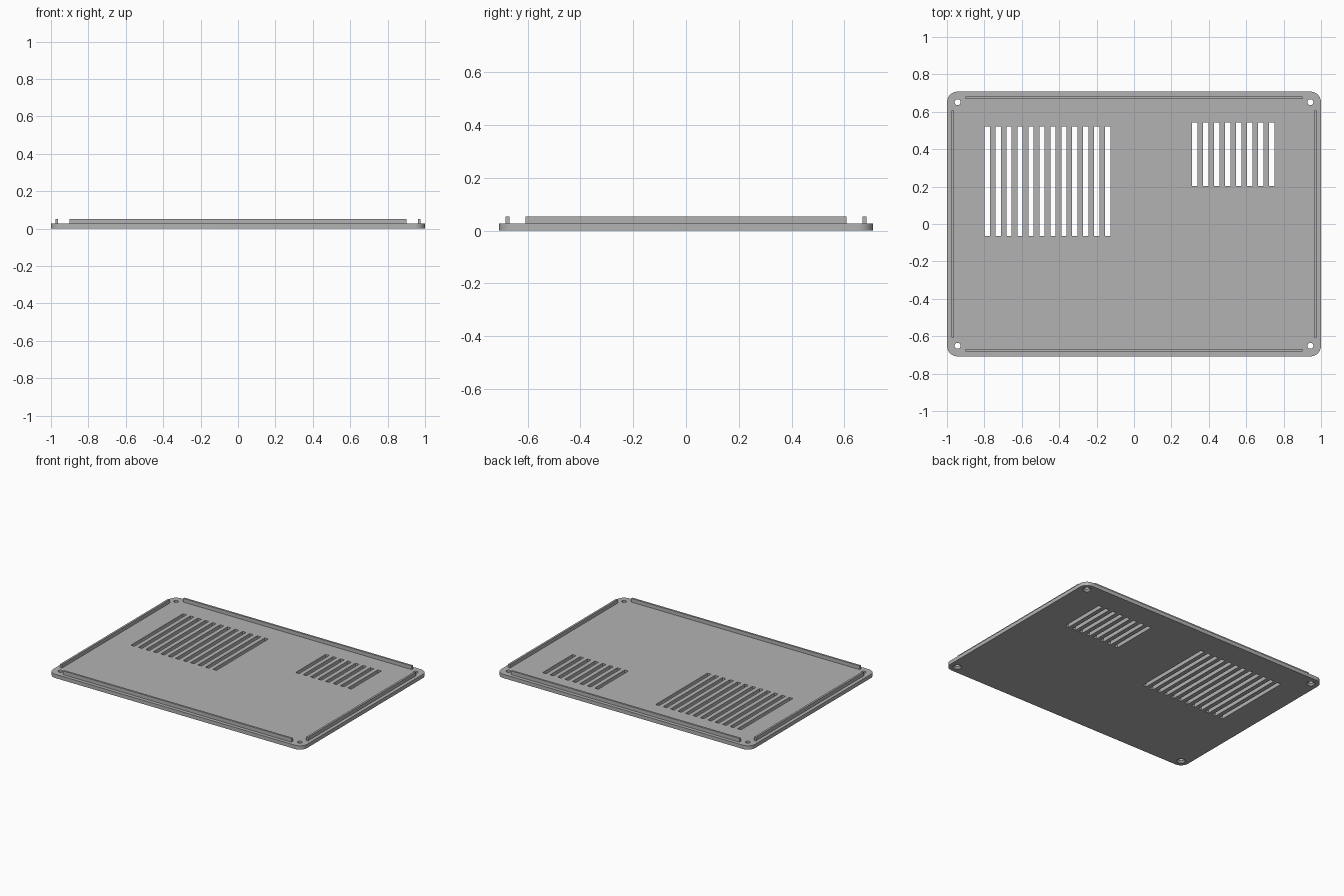
import bpy, bmesh, math
from mathutils import Matrix, Vector

cube = bpy.data.objects.get("Cube")
if cube:
    bpy.data.objects.remove(cube, do_unlink=True)

HALF_X, HALF_Y = 1.0, 0.708
THICK, TOP = 0.027, 0.053
CORNER = 0.057

grey = bpy.data.materials.new("light_grey")
grey.use_nodes = True
grey.diffuse_color = (0.45, 0.45, 0.45, 1)
grey.node_tree.nodes["Principled BSDF"].inputs["Base Color"].default_value = (0.45, 0.45, 0.45, 1)


def make_object(name, bm):
    bmesh.ops.recalc_face_normals(bm, faces=bm.faces)
    mesh = bpy.data.meshes.new(name)
    bm.to_mesh(mesh)
    bm.free()
    mesh.materials.append(grey)
    obj = bpy.data.objects.new(name, mesh)
    bpy.context.collection.objects.link(obj)
    return obj


def add_box(bm, x0, x1, y0, y1, z0, z1):
    centre = Vector((x0 + x1, y0 + y1, z0 + z1)) / 2
    size = Matrix.Diagonal((x1 - x0, y1 - y0, z1 - z0, 1))
    bmesh.ops.create_cube(bm, size=1, matrix=Matrix.Translation(centre) @ size)


def add_cone(bm, x, y, z0, z1, r0, r1):
    bmesh.ops.create_cone(bm, cap_ends=True, segments=32, radius1=r0, radius2=r1,
                          depth=z1 - z0, matrix=Matrix.Translation((x, y, (z0 + z1) / 2)))


def cut(target, bm):
    cutter = make_object("cutter", bm)
    cutter.hide_render = True
    mod = target.modifiers.new("cut", "BOOLEAN")
    mod.operation, mod.solver, mod.object = "DIFFERENCE", "EXACT", cutter
    bpy.context.view_layer.objects.active = target
    bpy.ops.object.modifier_apply(modifier=mod.name)
    bpy.data.objects.remove(cutter, do_unlink=True)


# Rounded base plate
bm = bmesh.new()
add_box(bm, -HALF_X, HALF_X, -HALF_Y, HALF_Y, 0, THICK)
upright = [e for e in bm.edges if abs(e.verts[0].co.z - e.verts[1].co.z) > THICK / 2]
bmesh.ops.bevel(bm, geom=upright, offset=CORNER, segments=10, profile=0.5, affect="EDGES")
plate = make_object("base_plate", bm)

# Two banks of ventilation slots: first x, pitch, count, y range
bm = bmesh.new()
for start, pitch, count, y0, y1 in ((-0.799, 0.0586, 12, -0.063, 0.522),
                                    (0.311, 0.0588, 8, 0.204, 0.542)):
    for i in range(count):
        x = start + i * pitch
        add_box(bm, x, x + 0.028, y0, y1, -0.1, 0.1)
cut(plate, bm)

# Corner screw holes, countersunk from beneath
signs = [(sx, sy) for sx in (-1, 1) for sy in (-1, 1)]
for r0, r1, z0, z1 in ((0.016, 0.016, -0.1, 0.1), (0.03, 0.014, -0.002, 0.014)):
    bm = bmesh.new()
    for sx, sy in signs:
        add_cone(bm, sx * 0.943, sy * 0.651, z0, z1, r0, r1)
    cut(plate, bm)

# Locating lips along the four edges
for side, s in (("left", 1), ("right", -1)):
    bm = bmesh.new()
    a, b = sorted((s * 0.962, s * 0.976))
    add_box(bm, a, b, -0.608, 0.608, THICK - 0.005, TOP)
    make_object(side + "_lip", bm)
for side, s in (("front", -1), ("back", 1)):
    bm = bmesh.new()
    a, b = sorted((s * 0.669, s * 0.683))
    add_box(bm, -0.9, 0.9, a, b, THICK - 0.005, TOP)
    make_object(side + "_lip", bm)

# Smooth the rounded corners and holes, keep other edges sharp
bpy.ops.object.select_all(action="DESELECT")
plate.select_set(True)
bpy.context.view_layer.objects.active = plate
bpy.ops.object.shade_smooth_by_angle(angle=math.radians(30))
